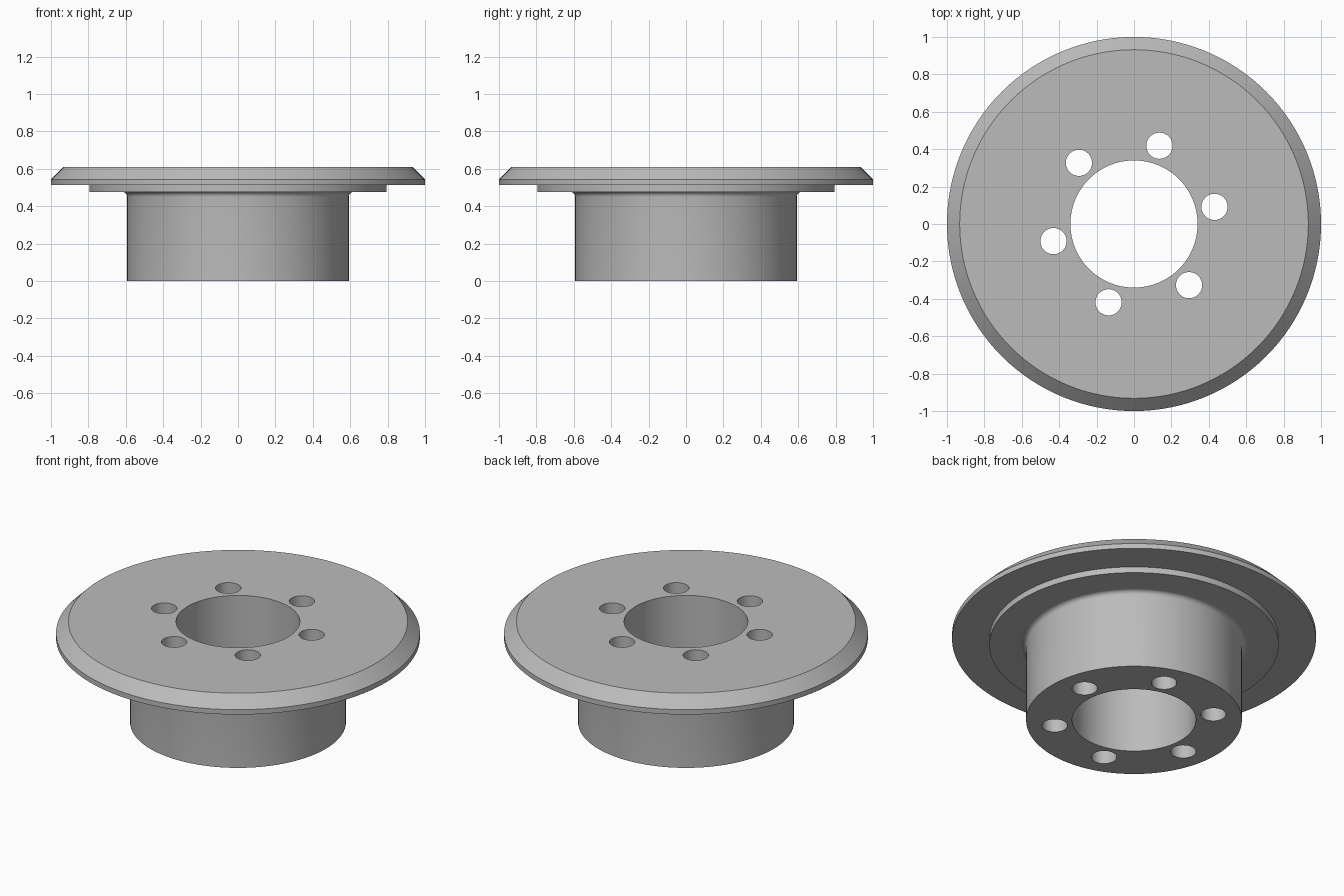
import bpy, bmesh, math
from mathutils import Matrix

cube = bpy.data.objects.get("Cube")
if cube:
    bpy.data.objects.remove(cube, do_unlink=True)

SEGMENTS = 128
HUB, FILLET, STEP_Z = 0.593, 0.027, 0.477
HOLES, HOLE_CIRCLE, HOLE_RADIUS = 6, 0.44, 0.07

# Single grey metal
metal = bpy.data.materials.new("grey_metal")
metal.use_nodes = True
grey = (0.5, 0.5, 0.5, 1)
metal.diffuse_color = grey
metal.node_tree.nodes["Principled BSDF"].inputs["Base Color"].default_value = grey


def add_object(name, bm):
    bmesh.ops.recalc_face_normals(bm, faces=bm.faces)
    mesh = bpy.data.meshes.new(name)
    bm.to_mesh(mesh)
    bm.free()
    mesh.materials.append(metal)
    obj = bpy.data.objects.new(name, mesh)
    bpy.context.collection.objects.link(obj)
    return obj


# Turned body: closed half section with a fillet under the flange
fillet = []
for i in range(7):
    a = math.pi - i * math.pi / 12
    fillet.append((HUB + FILLET + FILLET * math.cos(a),
                   STEP_Z - FILLET + FILLET * math.sin(a)))
profile = [(0.34, 0), (HUB, 0), *fillet, (0.795, STEP_Z), (0.795, 0.513),
           (1, 0.513), (1, 0.543), (0.932, 0.611), (0.34, 0.611)]

bm = bmesh.new()
rings = []
for s in range(SEGMENTS):
    t = 2 * math.pi * s / SEGMENTS
    rings.append([bm.verts.new((r * math.cos(t), r * math.sin(t), z)) for r, z in profile])
for s, ring in enumerate(rings):
    following = rings[(s + 1) % SEGMENTS]
    for i in range(len(profile)):
        j = (i + 1) % len(profile)
        bm.faces.new((ring[i], following[i], following[j], ring[j]))
hub = add_object("flanged_hub", bm)

# Bolt hole cutters, one ring of through holes
bm = bmesh.new()
for i in range(HOLES):
    t = math.radians(12 + 360 / HOLES * i)
    place = Matrix.Translation((HOLE_CIRCLE * math.cos(t), HOLE_CIRCLE * math.sin(t), 0.3))
    bmesh.ops.create_cone(bm, cap_ends=True, segments=48, radius1=HOLE_RADIUS,
                          radius2=HOLE_RADIUS, depth=1, matrix=place)
cutter = add_object("bolt_hole_cutter", bm)
cutter.hide_render = True

# Cut the holes, then drop the cutter
cut = hub.modifiers.new("bolt_holes", "BOOLEAN")
cut.operation = "DIFFERENCE"
cut.solver = "EXACT"
cut.object = cutter
bpy.ops.object.select_all(action="DESELECT")
hub.select_set(True)
bpy.context.view_layer.objects.active = hub
bpy.ops.object.modifier_apply(modifier=cut.name)
bpy.data.objects.remove(cutter, do_unlink=True)

bpy.ops.object.shade_smooth_by_angle(angle=math.radians(30))
